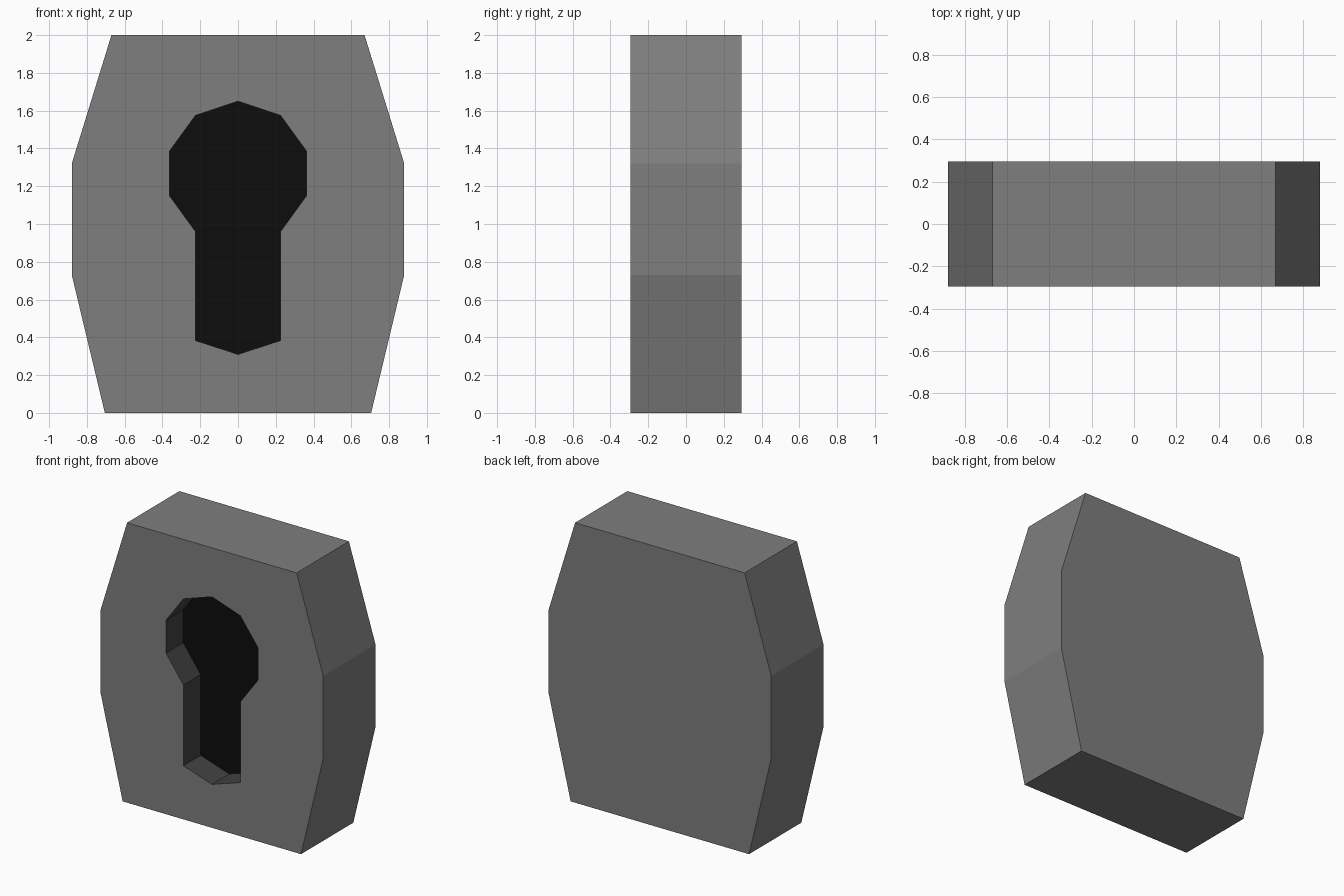
import bpy, bmesh

if "Cube" in bpy.data.objects:
    bpy.data.objects.remove(bpy.data.objects["Cube"])

HALF_DEPTH = 0.295
FLOOR_Y = -0.10


def material(name, grey):
    m = bpy.data.materials.new(name)
    m.diffuse_color = (grey, grey, grey, 1)
    m.use_nodes = True
    m.node_tree.nodes["Principled BSDF"].inputs["Base Color"].default_value = m.diffuse_color
    return m


def prism(name, outline, y0, y1):
    """Extrude a closed x-z outline from y0 to y1."""
    bm = bmesh.new()
    face = bm.faces.new([bm.verts.new((x, y0, z)) for x, z in outline])
    new = bmesh.ops.extrude_face_region(bm, geom=[face], use_keep_orig=True)["geom"]
    verts = [g for g in new if isinstance(g, bmesh.types.BMVert)]
    bmesh.ops.translate(bm, verts=verts, vec=(0, y1 - y0, 0))
    bmesh.ops.recalc_face_normals(bm, faces=bm.faces)
    mesh = bpy.data.meshes.new(name)
    bm.to_mesh(mesh)
    bm.free()
    obj = bpy.data.objects.new(name, mesh)
    bpy.context.collection.objects.link(obj)
    return obj


def mirrored(right):
    """Add the left half of an outline; points on x = 0 are not doubled."""
    return right + [(-x, z) for x, z in reversed(right) if x > 0]


# Lock body
body = prism("lock_body",
             mirrored([(0.67, 2), (0.88, 1.32), (0.88, 0.73), (0.705, 0)]),
             -HALF_DEPTH, HALF_DEPTH)

# Keyhole recess: round top and straight slot with a pointed base
cutter = prism("keyhole_cutter",
               mirrored([(0, 1.65), (0.225, 1.575), (0.363, 1.385), (0.363, 1.15),
                         (0.225, 0.96), (0.225, 0.383), (0, 0.31)]),
               -HALF_DEPTH - 0.2, FLOOR_Y)
cutter.hide_render = True
cut = body.modifiers.new("keyhole", 'BOOLEAN')
cut.operation = 'DIFFERENCE'
cut.solver = 'EXACT'
cut.object = cutter
bpy.context.view_layer.objects.active = body
bpy.ops.object.modifier_apply(modifier=cut.name)
bpy.data.objects.remove(cutter)

# Grey body, darker recess walls, black recess floor
body.data.materials.clear()
for name, grey in (("body_grey", 0.21), ("recess_wall", 0.055), ("recess_floor", 0.004)):
    body.data.materials.append(material(name, grey))
for p in body.data.polygons:
    p.use_smooth = False
    p.material_index = 0
    if -HALF_DEPTH + 0.01 < p.center.y < -0.01:
        p.material_index = 2 if abs(p.normal.y) > 0.9 else 1
